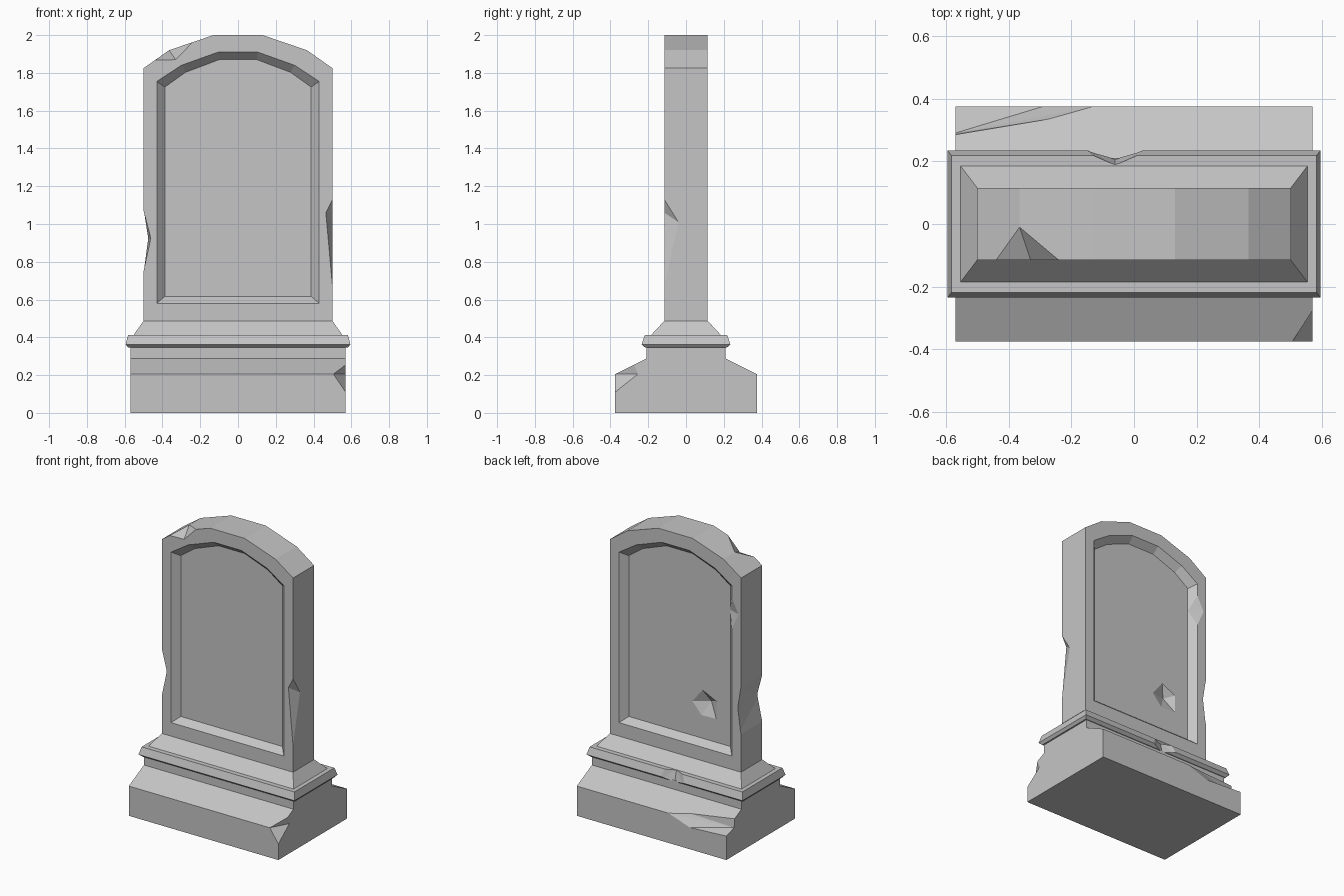
import bpy
import bmesh
from mathutils import Vector

cube = bpy.data.objects.get("Cube")
if cube:
    bpy.data.objects.remove(cube, do_unlink=True)

stone = bpy.data.materials.new("grey_stone")
stone.use_nodes = True
GREY = (0.56, 0.56, 0.56, 1)
stone.diffuse_color = GREY
stone.node_tree.nodes["Principled BSDF"].inputs["Base Color"].default_value = GREY


def finish(bm, name):
    bmesh.ops.recalc_face_normals(bm, faces=bm.faces)
    mesh = bpy.data.meshes.new(name)
    bm.to_mesh(mesh)
    bm.free()
    mesh.materials.append(stone)
    obj = bpy.data.objects.new(name, mesh)
    bpy.context.collection.objects.link(obj)
    return obj


def loft(name, rings):
    """Skin a row of matching rings and cap both ends."""
    bm = bmesh.new()
    loops = [[bm.verts.new(p) for p in ring] for ring in rings]
    for a, b in zip(loops, loops[1:]):
        for i in range(len(a)):
            j = (i + 1) % len(a)
            bm.faces.new((a[i], a[j], b[j], b[i]))
    bm.faces.new(loops[0])
    bm.faces.new(loops[-1])
    return finish(bm, name)


def chip(obj, points):
    """Break a piece off: subtract the convex hull of the points."""
    bm = bmesh.new()
    for p in points:
        bm.verts.new(p)
    bmesh.ops.convex_hull(bm, input=bm.verts[:])
    cutter = finish(bm, "chip_cutter")
    cutter.hide_render = True
    mod = obj.modifiers.new("chip", 'BOOLEAN')
    mod.operation = 'DIFFERENCE'
    mod.solver = 'EXACT'
    mod.object = cutter
    graph = bpy.context.evaluated_depsgraph_get()
    graph.update()
    mesh = bpy.data.meshes.new_from_object(obj.evaluated_get(graph))
    obj.modifiers.clear()
    obj.data = mesh
    bpy.data.objects.remove(cutter, do_unlink=True)


def mirrored(half):
    """Close a half outline by mirroring it across the middle."""
    return half + [(-u, z) for u, z in reversed(half)]


# Plinth: stepped profile run along x
profile = mirrored([(.375, 0), (.375, .205), (.21, .287), (.21, .35)])
plinth = loft("plinth", [[(x, y, z) for y, z in profile] for x in (-.57, .57)])

# Moulded ledge: stacked rectangles
steps = [(.58, .215, .345), (.595, .235, .362), (.582, .218, .412),
         (.553, .185, .412), (.5, .115, .487)]
ledge = loft("ledge", [[(x, y, z), (-x, y, z), (-x, -y, z), (x, -y, z)]
                       for x, y, z in steps])

# Headstone: arched slab with a bevelled panel sunk in both faces
outline = mirrored([(.5, .46), (.5, 1.825), (.365, 1.92), (.13, 2)])
lip = mirrored([(.43, .58), (.43, 1.755), (.3, 1.84), (.105, 1.91)])
panel = mirrored([(.387, .617), (.387, 1.725), (.278, 1.803), (.1, 1.87)])
T, SUNK = .115, .07
layers = [(panel, -SUNK), (lip, -T), (outline, -T),
          (outline, T), (lip, T), (panel, SUNK)]
headstone = loft("headstone", [[(x, y, z) for x, z in ring] for ring, y in layers])

# Chip on the arch, front
chip(headstone, [(-.44, -T, 1.867), (-.24, -T, 1.9626), (-.33, -T, 1.87),
                 (-.365, -.01, 1.92), (-.38, -.25, 2.1)])
# Chip on the front edge of one side
chip(headstone, [(.5, -T, 1.13), (.5, -T, .67), (.465, -T, 1.06),
                 (.5, -.04, 1.01), (.6, -.2, .95)])
# Worn notch across the other side
chip(headstone, [(x, y, z) for y, deep in ((-.15, .462), (.15, .477))
                 for x, z in ((-.5, 1.07), (-deep, .925), (-.5, .75), (-.6, .92))])
# Chip on the lip of the back panel
chip(headstone, [(-.43, T, 1.67), (-.43, T, 1.455), (-.48, T, 1.57),
                 (-.387, SUNK, 1.56), (-.41, .2, 1.57)])
# Pit in the back panel
rim = [(-.175, .95), (-.28, .9), (-.28, .778), (-.167, .775), (-.098, .853)]
chip(headstone, [(x, SUNK, z) for x, z in rim]
     + [(-.215, .03, .87), (-.19, .2, .85)])

# Notch in the back of the ledge
chip(ledge, [(-.14, .22, .43), (-.06, .185, .43), (.02, .22, .43),
             (-.15, .24, .33), (-.06, .21, .33), (.03, .24, .33),
             (-.06, .3, .33), (-.06, .3, .43)])

# Broken corners of the plinth
chip(plinth, [(.505, -.375, .205), (.57, -.275, .255), (.57, -.375, .11),
              (.57, -.255, .205), (.65, -.45, .3)])
chip(plinth, [(-.57, .375, .165), (-.29, .375, .15), (-.57, .29, .19),
              (-.13, .375, .205), (-.27, .335, .225), (-.57, .285, .25),
              (-.65, .5, .4)])
